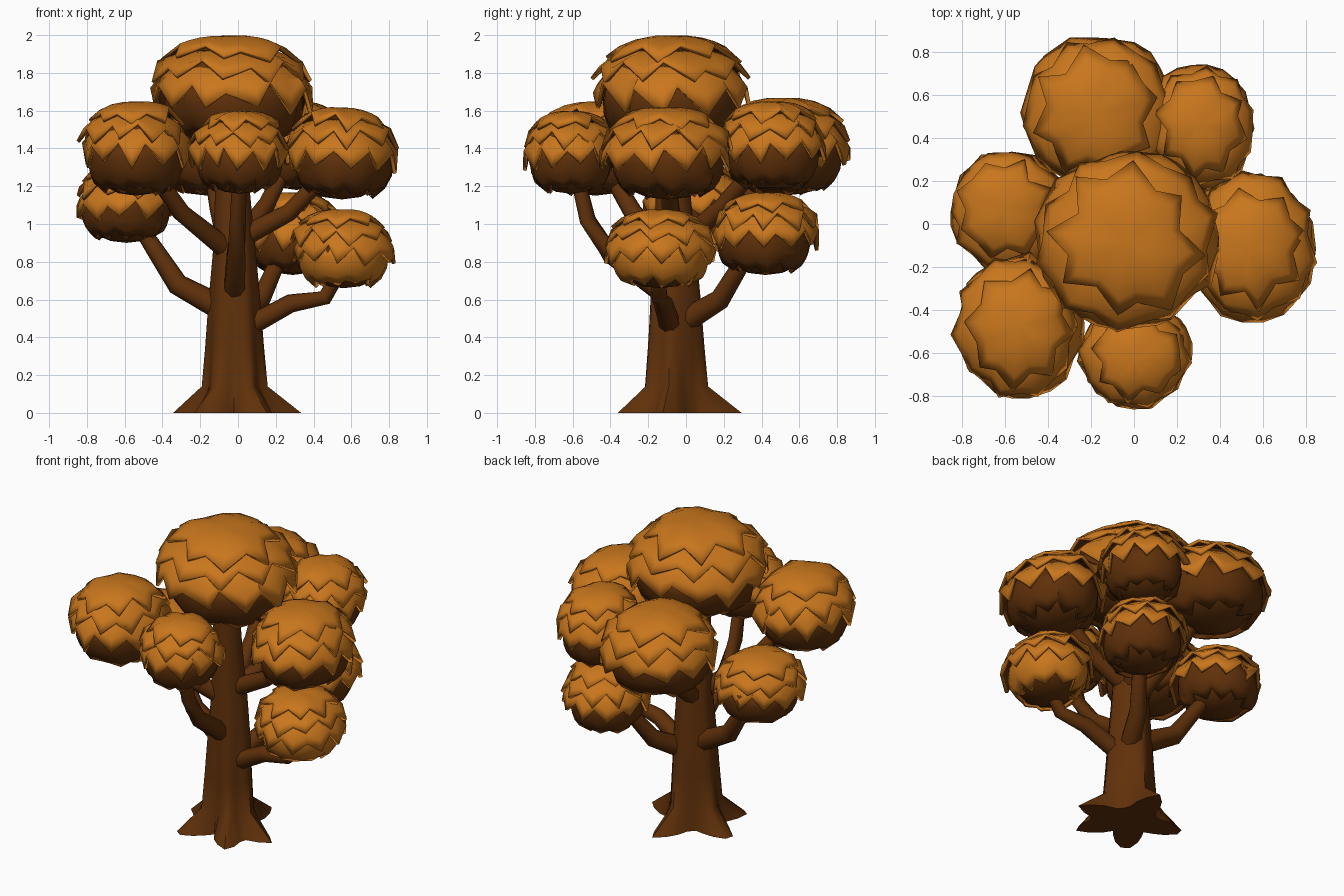
import bpy, bmesh, math, random
from mathutils import Vector

if "Cube" in bpy.data.objects:
    bpy.data.objects.remove(bpy.data.objects["Cube"])

random.seed(4)


def material(name, rgb):
    m = bpy.data.materials.new(name)
    m.diffuse_color = (*rgb, 1)
    m.use_nodes = True
    m.node_tree.nodes["Principled BSDF"].inputs["Base Color"].default_value = m.diffuse_color
    return m


LEAF = material("orange leaves", (0.58, 0.182, 0.012))
BARK = material("brown bark", (0.115, 0.030, 0.003))


def finish(name, bm, mats, angle):
    bmesh.ops.remove_doubles(bm, verts=bm.verts, dist=1e-5)
    bmesh.ops.recalc_face_normals(bm, faces=bm.faces)
    me = bpy.data.meshes.new(name)
    bm.to_mesh(me)
    bm.free()
    for m in mats:
        me.materials.append(m)
    ob = bpy.data.objects.new(name, me)
    bpy.context.collection.objects.link(ob)
    bpy.ops.object.select_all(action='DESELECT')
    ob.select_set(True)
    bpy.context.view_layer.objects.active = ob
    bpy.ops.object.shade_smooth_by_angle(angle=math.radians(angle))
    return ob


def loft(bm, rings, caps=False):
    rows = [[bm.verts.new(p) for p in ring] for ring in rings]
    n = len(rows[0])
    for a, b in zip(rows, rows[1:]):
        for i in range(n):
            j = (i + 1) % n
            bm.faces.new((a[i], b[i], b[j], a[j]))
    if caps:
        bm.faces.new(rows[0])
        bm.faces.new(rows[-1])


# Trunk: star-shaped root flare fading into a round column
ROOTS = [-10, 80, 165, 235, 302]
TRUNK = [  # z, radius, root reach, centre x, centre y
    (0.0, 0.16, 0.20, -0.02, -0.06), (0.14, 0.145, 0.035, -0.02, -0.06),
    (0.35, 0.135, 0.025, -0.02, -0.06),
    (0.6, 0.125, 0.015, -0.02, -0.06), (0.85, 0.108, 0.008, -0.02, -0.06),
    (1.2, 0.09, 0.0, -0.03, -0.07), (1.6, 0.07, 0.0, -0.03, -0.08)]
bm = bmesh.new()
rings = []
for z, r, reach, cx, cy in TRUNK:
    ring = []
    for i in range(36):
        deg = i * 10
        d = min(abs((deg - a + 180) % 360 - 180) for a in ROOTS)
        rr = r + reach * max(0, 1 - d / 32)
        t = math.radians(deg)
        ring.append((cx + rr * math.cos(t), cy + rr * math.sin(t), z))
    rings.append(ring)
loft(bm, rings, True)
finish("trunk", bm, [BARK], 45)


# Branches: bent tapering tubes from trunk to clump
def branch(name, pts, r0, r1, sides=8):
    pts = [Vector(p) for p in pts]
    rings = []
    for k, p in enumerate(pts):
        d = (pts[min(k + 1, len(pts) - 1)] - pts[max(k - 1, 0)]).normalized()
        u = d.cross(Vector((0.3, 0.2, 1)) if abs(d.z) < 0.9 else Vector((1, 0, 0))).normalized()
        v = d.cross(u)
        r = r0 + (r1 - r0) * k / (len(pts) - 1)
        rings.append([p + r * (u * math.cos(2 * math.pi * i / sides) + v * math.sin(2 * math.pi * i / sides))
                      for i in range(sides)])
    bm = bmesh.new()
    loft(bm, rings, True)
    finish(name, bm, [BARK], 60)


branch("left_branch", [(-0.06, -0.04, 0.54), (-0.32, 0.0, 0.68), (-0.45, 0.04, 0.88), (-0.58, 0.07, 1.08)], 0.07, 0.035)
branch("front_left_branch", [(-0.04, -0.08, 0.85), (-0.3, -0.28, 1.06), (-0.5, -0.45, 1.35)], 0.06, 0.04)
branch("front_branch", [(-0.02, -0.1, 0.62), (-0.01, -0.4, 0.84), (0.0, -0.52, 1.02), (0.01, -0.6, 1.35)], 0.06, 0.035)
branch("right_branch", [(0.0, -0.06, 0.92), (0.27, -0.08, 1.06), (0.5, -0.1, 1.3)], 0.06, 0.04)
branch("lower_right_branch", [(0.04, -0.08, 0.45), (0.28, -0.12, 0.58), (0.46, -0.14, 0.61), (0.57, -0.15, 0.8)], 0.06, 0.035)
branch("back_right_branch", [(0.02, -0.02, 0.48), (0.12, 0.18, 0.6), (0.21, 0.3, 0.8), (0.29, 0.42, 0.98)], 0.065, 0.035)
branch("back_branch", [(-0.04, -0.02, 0.85), (-0.1, 0.3, 1.08), (-0.15, 0.5, 1.35)], 0.06, 0.04)
branch("upper_back_right_branch", [(0.0, -0.02, 0.9), (0.15, 0.2, 1.1), (0.3, 0.45, 1.4)], 0.055, 0.04)


# Leaf clumps: umbrella-like jagged skirts, brown beneath, over a brown core
BANDS = [  # start angle, end angle, radius at start, radius at rim, teeth
    (0, 47, 0.99, 1.05, 8), (30, 70, 0.86, 1.05, 10),
    (52, 93, 0.82, 1.04, 11), (82, 138, 0.86, 0.96, 10)]


def clump(name, cx, cy, z0, z1, rx, ry, under=BARK):
    h = (z1 - z0) / 1.86
    cz = z1 - h

    def point(polar, az, f, dx=0, dy=0):
        p, a = math.radians(polar), math.radians(az)
        s = max(0, math.sin(p)) ** 0.92
        c = math.copysign(abs(math.cos(p)) ** 0.9, math.cos(p))
        return (cx + dx + rx * f * s * math.cos(a),
                cy + dy + ry * f * s * math.sin(a), cz + h * f * c)

    for n, (start, end, f0, f1, teeth) in enumerate(BANDS):
        cols = 2 * teeth
        turn = random.uniform(0, 60)
        dx, dy = (random.uniform(-0.012, 0.012) for _ in range(2))
        drop = [(9 if i % 2 else -8) + random.uniform(-5, 5) for i in range(cols)]
        puff = [random.uniform(-0.06, 0.03) for _ in range(cols)]
        jit = [random.uniform(-4, 4) for _ in range(cols)]
        rings = []
        for k in range(5):
            t = k / 4
            rings.append([point(start + (end - start) * t + drop[i] * t * t,
                                turn + 360 * i / cols + jit[i] * t,
                                f0 + (f1 - f0) * t + puff[i] * t, dx, dy)
                          for i in range(cols)])
        bm = bmesh.new()
        loft(bm, rings)
        ob = finish(f"{name}_leaf_layer_{n + 1}", bm, [under if n == 3 else LEAF, BARK], 40)
        mod = ob.modifiers.new("thickness", 'SOLIDIFY')
        mod.thickness = 0.02
        mod.offset = -1
        mod.material_offset = 1

    bm = bmesh.new()
    loft(bm, [[point(p, i * 22.5, 0.86) for i in range(16)] for p in range(0, 181, 20)])
    finish(name + "_core", bm, [BARK], 40)


clump("crown", -0.03, -0.08, 1.41, 2.0, 0.42, 0.41)
clump("front_left", -0.54, -0.48, 1.15, 1.65, 0.29, 0.33)
clump("front", 0.01, -0.61, 1.16, 1.60, 0.26, 0.25)
clump("right", 0.55, -0.10, 1.13, 1.62, 0.30, 0.34)
clump("lower_right", 0.56, -0.14, 0.66, 1.08, 0.27, 0.29, LEAF)
clump("back_right", 0.29, 0.42, 0.73, 1.17, 0.26, 0.28)
clump("upper_back_right", 0.31, 0.46, 1.18, 1.65, 0.25, 0.28)
clump("back", -0.16, 0.52, 1.15, 1.67, 0.36, 0.35)
clump("lower_left", -0.59, 0.07, 0.90, 1.32, 0.27, 0.28)
